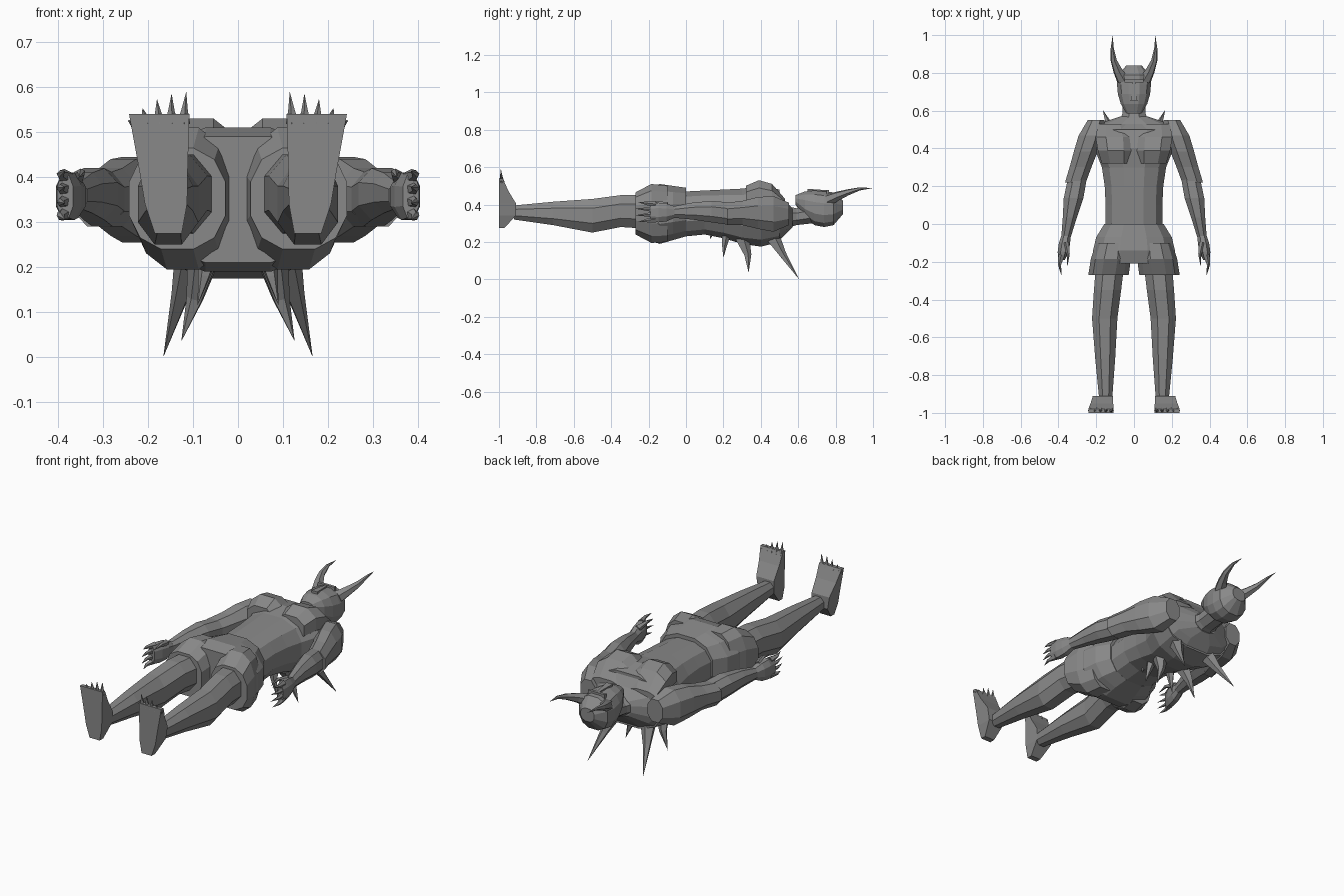
import bpy, bmesh, math
from mathutils import Vector

default_cube = bpy.data.objects.get("Cube")
if default_cube:
    bpy.data.objects.remove(default_cube, do_unlink=True)

stone_grey = bpy.data.materials.new("stone_grey")
stone_grey.use_nodes = True
stone_grey.diffuse_color = (.25, .25, .25, 1)
shader = stone_grey.node_tree.nodes["Principled BSDF"]
shader.inputs["Base Color"].default_value = stone_grey.diffuse_color


def mix(first, last, step, steps):
    return first + (last - first) * step / steps


def skin(name, rings, side):
    """Join equal rings of points into a closed, flat-shaded shell."""
    bm = bmesh.new()
    loops = [[bm.verts.new((side * x, y, z)) for x, y, z in ring] for ring in rings]
    for lower, upper in zip(loops, loops[1:]):
        for i in range(len(lower)):
            bm.faces.new((lower[i - 1], lower[i], upper[i], upper[i - 1]))
    bm.faces.new(loops[0])
    bm.faces.new(loops[-1])
    bmesh.ops.remove_doubles(bm, verts=bm.verts, dist=.0002)
    bmesh.ops.recalc_face_normals(bm, faces=bm.faces)
    mesh = bpy.data.meshes.new(name)
    bm.to_mesh(mesh)
    bm.free()
    mesh.materials.append(stone_grey)
    part = bpy.data.objects.new(name, mesh)
    bpy.context.collection.objects.link(part)


def loft(name, start, end, widths, lows, highs, centres=(0, 0),
         side=1, sides=8, square=2.2, upright=False):
    """Evenly spaced rounded sections along y, or along z when upright."""
    steps = len(widths) - 1
    corner = math.cos(math.pi / sides)
    rings = []
    for step, (width, low, high) in enumerate(zip(widths, lows, highs)):
        along = mix(start, end, step, steps)
        centre = mix(*centres, step, steps)
        ring = []
        for k in range(sides):
            angle = math.tau * (k + .5) / sides
            across, depth = (
                math.copysign(abs(value / corner) ** (2 / square), value)
                for value in (math.cos(angle), math.sin(angle)))
            x = centre + width * across
            level = (low + high) / 2 + (high - low) / 2 * depth
            ring.append((x, level, along) if upright else (x, along, level))
        rings.append(ring)
    skin(name, rings, side)


def spike(name, points, radius, side, sides=5):
    """Curved thorn through the points, thinning to a sharp tip."""
    points = [Vector(point) for point in points]
    last = len(points) - 1
    rings = []
    for i, point in enumerate(points):
        direction = points[min(i + 1, last)] - points[max(i - 1, 0)]
        across = direction.orthogonal().normalized()
        up = direction.normalized().cross(across)
        thickness = radius * (1 - i / last)
        rings.append([
            point + thickness * (math.cos(turn) * across + math.sin(turn) * up)
            for turn in (math.tau * k / sides for k in range(sides))])
    skin(name, rings, side)


# Trunk, neck and head
loft("torso", start=0, end=.5, sides=12, square=2.4,
     widths=[.15, .15, .155, .17, .21, .21],
     lows=[.23, .24, .22, .19, .175, .2],
     highs=[.47, .475, .48, .485, .5, .48])
loft("collar", start=.49, end=.57, sides=12, square=2.4,
     widths=[.21, .19, .07], lows=[.2, .24, .28], highs=[.48, .42, .38])
loft("neck", start=.5, end=.68, square=2,
     widths=[.09, .06, .06], lows=[.26, .29, .3], highs=[.4, .38, .4])
loft("head", start=.585, end=.84, sides=12, square=2.4,
     widths=[.04, .07, .085, .09, .085, .04],
     lows=[.4, .33, .29, .28, .29, .35],
     highs=[.45, .47, .475, .47, .465, .42])
loft("nose", start=.65, end=.75, sides=4,
     widths=[.018, .007], lows=[.44, .44], highs=[.484, .477])
loft("brow", start=.75, end=.765, sides=4,
     widths=[.05, .05], lows=[.45, .45], highs=[.479, .479])

# Shorts
loft("shorts_hips", start=0, end=-.21, sides=12, square=2.4,
     widths=[.157, .2, .217, .215], lows=[.23, .21, .19, .21],
     highs=[.49, .5, .51, .49])

for label, side in (("left", 1), ("right", -1)):
    loft(label + "_shorts_leg", start=-.1, end=-.27, side=side, sides=12,
         square=2.4, centres=(.11, .135), widths=[.09, .106, .107],
         lows=[.2, .195, .24], highs=[.5, .51, .465])

    # Leg
    loft(label + "_thigh", start=-.2, end=-.5, side=side, centres=(.125, .155),
         widths=[.075, .072, .067], lows=[.27, .28, .25], highs=[.45, .45, .43])
    loft(label + "_shin", start=-.5, end=-.92, side=side, centres=(.155, .15),
         widths=[.067, .053, .035], lows=[.25, .29, .32], highs=[.43, .415, .395])

    # Foot with five fanned toes
    loft(label + "_foot", start=.275, end=.54, side=side, sides=4, upright=True,
         centres=(.155, .175), widths=[.03, .047, .053, .06, .067],
         lows=[-1] * 5, highs=[-.97, -.91, -.91, -.95, -.98])
    for toe in range(5):
        tip = Vector((.115 + .0325 * toe, -.99, .59 - .004 * toe ** 2))
        root = Vector((.122 + .027 * toe, -.985, .52))
        spike(f"{label}_toe_{toe}", [root, root.lerp(tip, .4), tip], .016, side)

    # Chest muscle
    loft(label + "_pectoral", start=.32, end=.53, side=side, centres=(.09, .11),
         widths=[.08, .095, .1, .08], lows=[.38] * 4, highs=[.5, .53, .51, .43])

    # Arm and palm
    loft(label + "_upper_arm", start=.55, end=.22, side=side, centres=(.2, .31),
         widths=[.045, .066, .063, .058, .055],
         lows=[.29, .255, .27, .29, .29], highs=[.41, .445, .44, .42, .41])
    loft(label + "_forearm", start=.24, end=-.07, side=side, centres=(.3, .36),
         widths=[.05, .052, .037, .025],
         lows=[.29, .305, .32, .33], highs=[.41, .42, .41, .39])
    loft(label + "_palm", start=-.06, end=-.19, side=side, centres=(.36, .384),
         widths=[.024, .03, .028, .018],
         lows=[.33, .31, .305, .31], highs=[.39, .405, .41, .405])

    # Clawed fingers and thumb, spreading from the palm
    for finger in range(4):
        spread = finger - 1.5
        spike(f"{label}_finger_{finger}", [
            (.383, -.165, .36 + .027 * spread),
            (.394, -.215, .36 + .031 * spread),
            (.384, -.275 + .007 * spread ** 2, .36 + .036 * spread)], .018, side)
    spike(label + "_thumb",
          [(.36, -.1, .395), (.348, -.16, .41), (.353, -.225, .4)], .018, side)

    # Horn and thorns along the back
    spike(label + "_horn", [
        (.06, .765, .425), (.085, .81, .445), (.107, .865, .465),
        (.115, .93, .484), (.113, 1, .488)], .034, side, sides=6)
    spike(label + "_shoulder_thorn",
          [(.1, .46, .23), (.128, .515, .135), (.166, .605, 0)], .042, side)
    spike(label + "_middle_thorn",
          [(.075, .3, .22), (.095, .33, .13), (.126, .335, .035)], .04, side)
    spike(label + "_lower_thorn",
          [(.06, .215, .25), (.075, .205, .18), (.09, .2, .115)], .028, side)
    spike(label + "_small_thorn", [(.05, .14, .26), (.055, .13, .215)], .018, side)
